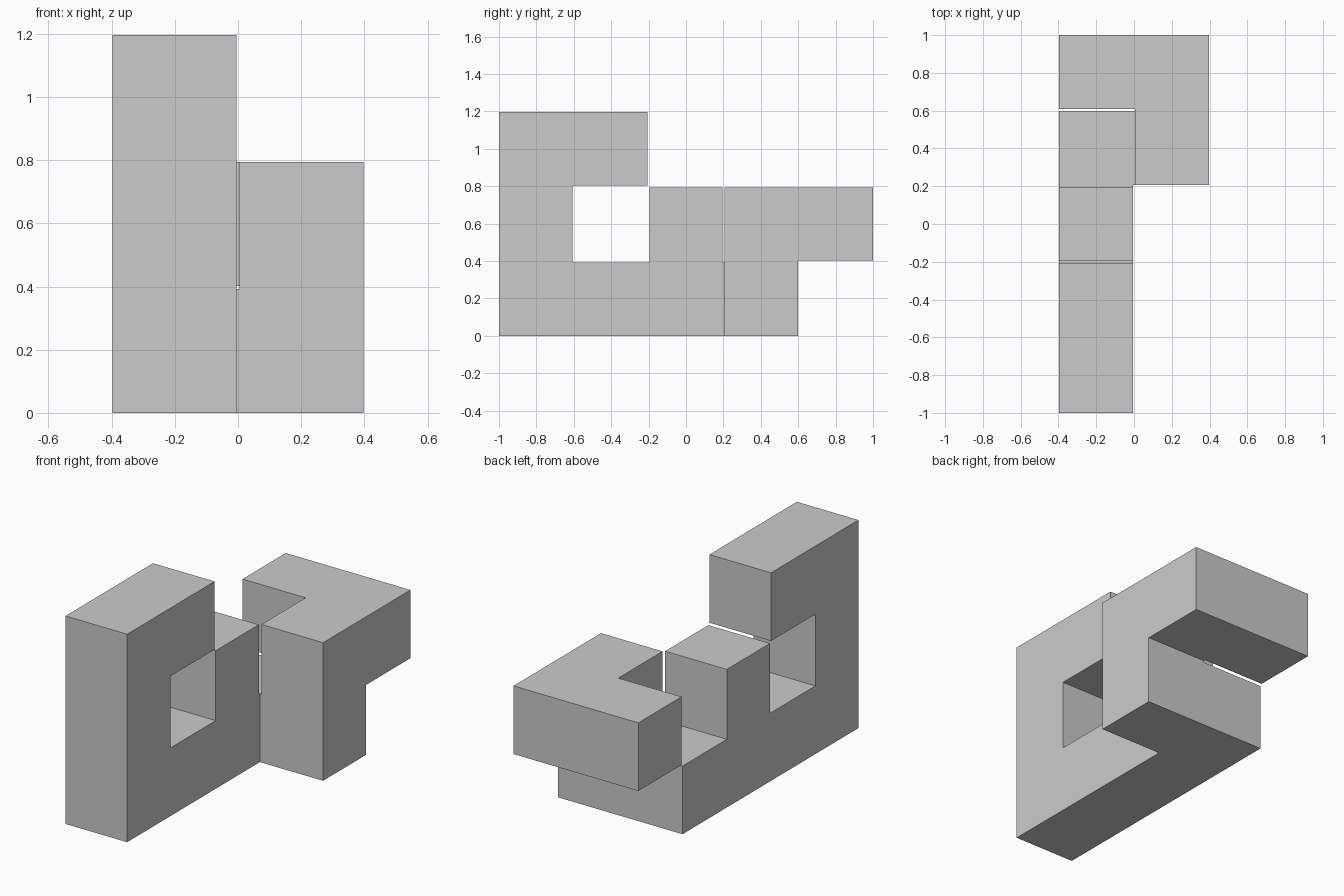
import bpy, bmesh
from mathutils import Vector, Matrix

if "Cube" in bpy.data.objects:
    bpy.data.objects.remove(bpy.data.objects["Cube"])

GAP = 0.005                  # each cube is inset this much on its free sides
UNIT = (2 + 2 * GAP) / 5     # grid pitch: five cubes span the 2 unit length

# Cubes of the puzzle piece on an x, y, z grid
CELLS = [(0, 1, 2), (0, 0, 2), (0, 0, 1), (0, 0, 0), (0, 1, 0), (0, 2, 0), (0, 2, 1),
         (0, 3, 0), (1, 3, 0), (1, 3, 1), (1, 4, 1), (0, 4, 1)]
ORIGIN = Vector((-UNIT, -2.5 * UNIT, -GAP))

bm = bmesh.new()
faces = {}

# Slightly shrunken cube for each cell
for cell in CELLS:
    centre = ORIGIN + (Vector(cell) + Vector((0.5, 0.5, 0.5))) * UNIT
    made = bmesh.ops.create_cube(bm, size=UNIT - 2 * GAP, matrix=Matrix.Translation(centre))
    for f in {f for v in made["verts"] for f in v.link_faces}:
        f.normal_update()
        faces[cell, tuple(round(c) for c in f.normal)] = f

# Join touching cubes into one solid across the gap
inner = []
for cell in CELLS:
    for step in ((1, 0, 0), (0, 1, 0), (0, 0, 1)):
        other = tuple(a + b for a, b in zip(cell, step))
        if other in CELLS:
            a = faces[cell, step]
            b = faces[other, tuple(-s for s in step)]
            bmesh.ops.bridge_loops(bm, edges=list(a.edges) + list(b.edges))
            inner += [a, b]
bmesh.ops.delete(bm, geom=[f for f in inner if f.is_valid], context='FACES_ONLY')

# Merge coplanar faces into clean flat sides
bmesh.ops.recalc_face_normals(bm, faces=bm.faces)
bmesh.ops.dissolve_limit(bm, angle_limit=0.01, verts=bm.verts, edges=bm.edges)

mesh = bpy.data.meshes.new("puzzle_piece")
bm.to_mesh(mesh)
bm.free()
bpy.context.collection.objects.link(bpy.data.objects.new("puzzle_piece", mesh))
